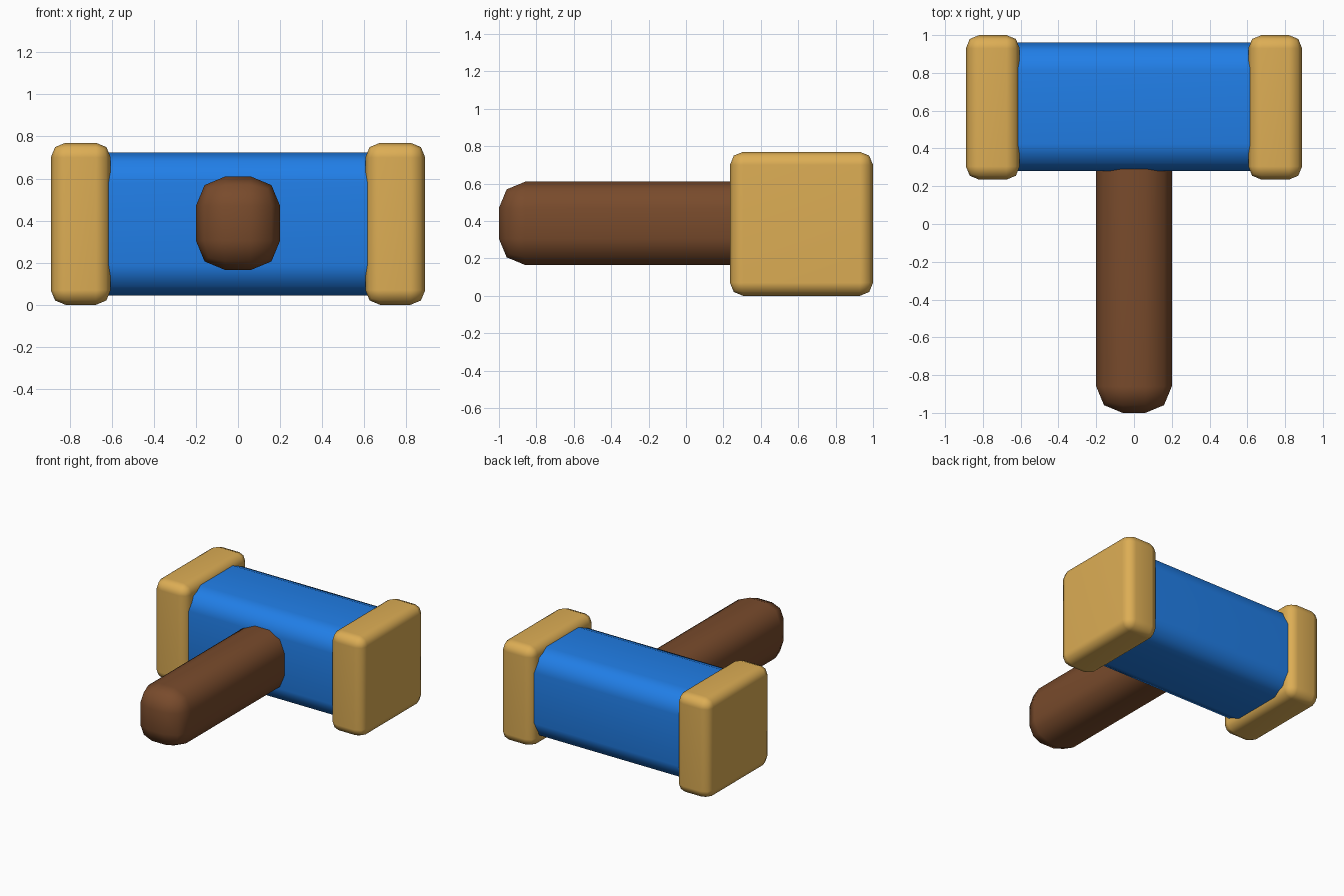
import bpy

if "Cube" in bpy.data.objects:
    bpy.data.objects.remove(bpy.data.objects["Cube"])


def material(name, color):
    m = bpy.data.materials.new(name)
    m.diffuse_color = (*color, 1)
    m.use_nodes = True
    m.node_tree.nodes["Principled BSDF"].inputs["Base Color"].default_value = m.diffuse_color
    return m


def rounded_box(name, lo, hi, bevel, mat):
    size = [b - a for a, b in zip(lo, hi)]
    center = [(a + b) / 2 for a, b in zip(lo, hi)]
    bpy.ops.mesh.primitive_cube_add(size=1, location=center)
    ob = bpy.context.object
    ob.name = name
    ob.scale = size
    bpy.ops.object.transform_apply(location=False, rotation=False, scale=True)
    bpy.ops.object.shade_smooth()
    mod = ob.modifiers.new("Bevel", 'BEVEL')
    mod.width = bevel
    mod.segments = 2
    mod.limit_method = 'NONE'
    ob.modifiers.new("Normals", 'WEIGHTED_NORMAL')
    ob.data.materials.append(mat)
    return ob


blue = material("blue_paint", (0.015, 0.21, 0.80))
tan = material("tan_wood", (0.72, 0.42, 0.09))
brown = material("brown_wood", (0.19, 0.07, 0.025))

# Head barrel, ends buried in the caps
rounded_box("head_barrel", (-0.83, 0.28, 0.045), (0.83, 0.96, 0.725), 0.145, blue)

# Striking caps at both ends
for side, x0, x1 in (("left", -0.89, -0.605), ("right", 0.605, 0.89)):
    rounded_box(side + "_cap", (x0, 0.235, 0.0), (x1, 1.0, 0.77), 0.07, tan)

# Handle, running into the head
rounded_box("handle", (-0.2, -1.0, 0.165), (0.2, 0.62, 0.61), 0.14, brown)
